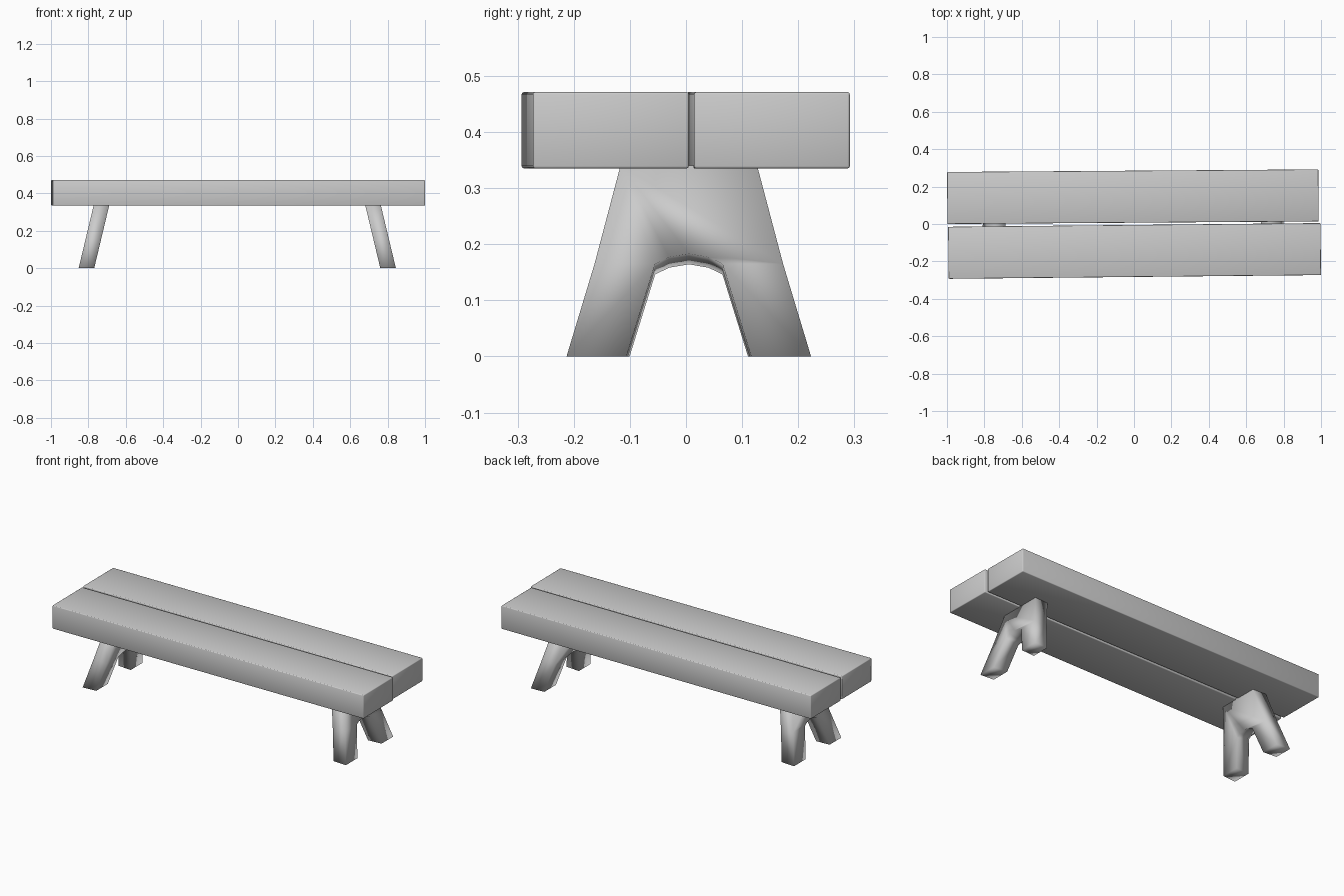
import bpy, bmesh, math
from mathutils import Vector, Matrix

if "Cube" in bpy.data.objects:
    bpy.data.objects.remove(bpy.data.objects["Cube"])


def add_object(name, bm):
    bmesh.ops.recalc_face_normals(bm, faces=bm.faces[:])
    mesh = bpy.data.meshes.new(name)
    bm.to_mesh(mesh)
    bm.free()
    for p in mesh.polygons:
        p.use_smooth = True
    obj = bpy.data.objects.new(name, mesh)
    bpy.context.collection.objects.link(obj)
    return obj


# Seat planks: slightly bevelled boards, each a little askew
def plank(name, center, length, angle):
    bm = bmesh.new()
    bmesh.ops.create_cube(bm, size=1, matrix=Matrix.Diagonal((length, 0.278, 0.136, 1)))
    obj = add_object(name, bm)
    obj.location = center
    obj.rotation_euler.z = angle
    bev = obj.modifiers.new("soft_edges", "BEVEL")
    bev.width = 0.004
    bev.segments = 2


plank("front_plank", (0.003, -0.144, 0.403), 1.991, 0.010)
plank("back_plank", (-0.006, 0.146, 0.403), 1.985, 0.007)

# Splayed A-shaped legs: profile on the sloping outer face, thickened inward
SLOPE = 0.239
THICK = 0.081
MID_X, MID_Y = -0.004, 0.005
Z_TOP = 0.34
OUTER = [(0.236, -0.06), (0.168, 0.165), (0.112, 0.377)]
ARCH = [(0.130, -0.06), (0.060, 0.165), (0.035, 0.177)]


def leg(name, side):
    bm = bmesh.new()

    def vert(y, z):
        return bm.verts.new((0.848 - SLOPE * z, y, z))

    halves = []
    for s in (-1, 1):
        outer = [vert(s * y, z) for y, z in OUTER]
        arch = [vert(s * y, z) for y, z in ARCH]
        bm.faces.new((outer[0], arch[0], arch[1], outer[1]))
        halves.append((outer, arch))
    (lo, la), (ro, ra) = halves
    bm.faces.new([lo[1], la[1], la[2], vert(0, 0.183), ra[2], ra[1], ro[1], ro[2], lo[2]])
    bmesh.ops.recalc_face_normals(bm, faces=bm.faces[:])

    # Thicken perpendicular to the face
    out = bmesh.ops.extrude_face_region(bm, geom=bm.faces[:], use_keep_orig=True)
    moved = [g for g in out["geom"] if isinstance(g, bmesh.types.BMVert)]
    normal = Vector((1, 0, SLOPE)).normalized()
    bmesh.ops.translate(bm, verts=moved, vec=-normal * THICK)

    # Saw the feet and the top level
    for z, direction in ((0, -1), (Z_TOP, 1)):
        cut = bmesh.ops.bisect_plane(
            bm, geom=bm.verts[:] + bm.edges[:] + bm.faces[:], dist=1e-6,
            plane_co=(0, 0, z), plane_no=(0, 0, direction), clear_outer=True)
        edges = [g for g in cut["geom_cut"] if isinstance(g, bmesh.types.BMEdge)]
        bmesh.ops.holes_fill(bm, edges=edges, sides=0)

    for v in bm.verts:
        v.co.x = v.co.x * side + MID_X
        v.co.y += MID_Y
    add_object(name, bm)


leg("right_legs", 1)
leg("left_legs", -1)
